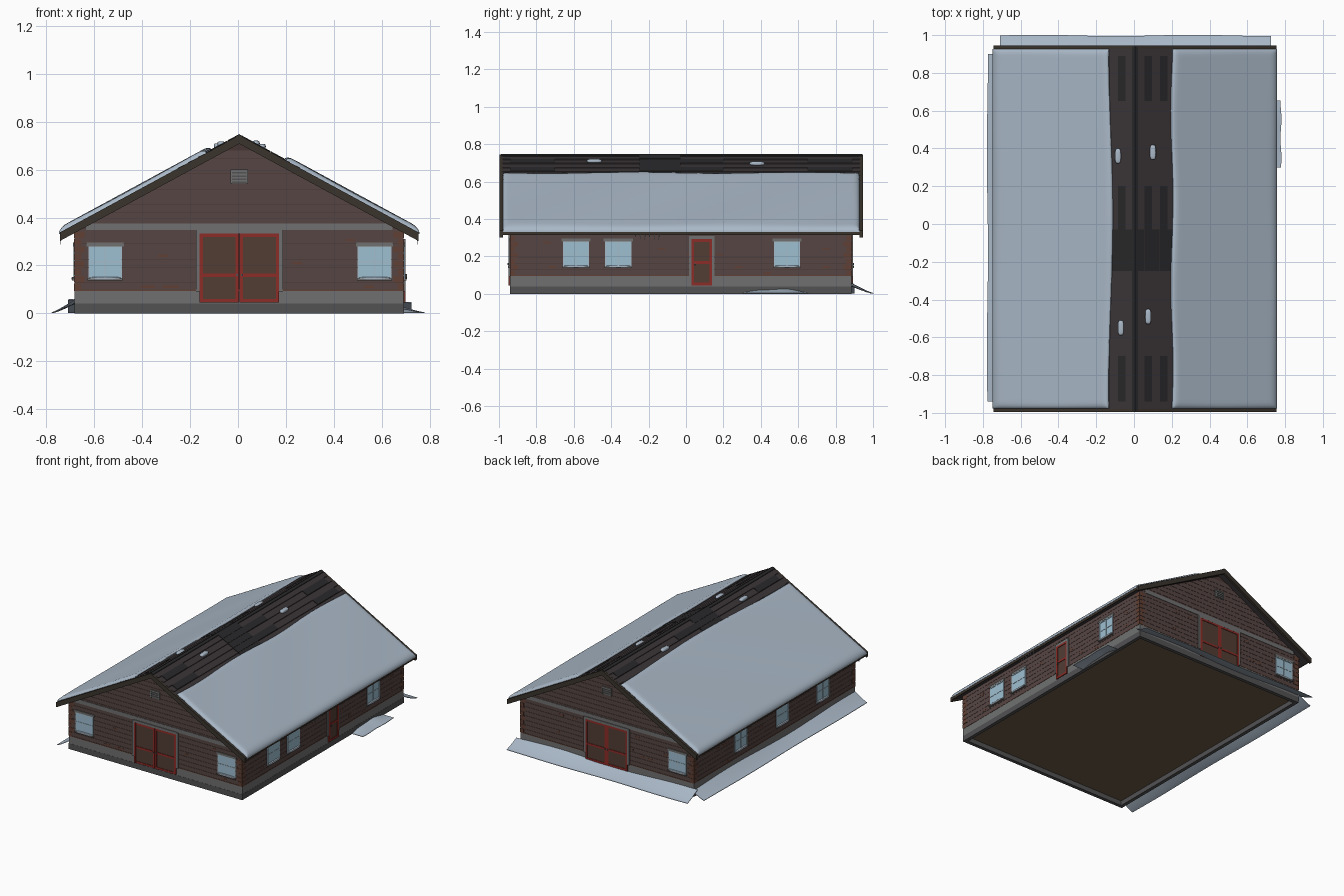
import bpy, bmesh, math, random
from mathutils import Matrix

if "Cube" in bpy.data.objects:
    bpy.data.objects.remove(bpy.data.objects["Cube"])

random.seed(4)
W, YF, YB = 0.685, -0.938, 0.883         # wall half width, front and back wall planes
RX, RZ, EZ = 0.745, 0.742, 0.338         # roof half width, ridge height, eave height
SHIFT = 0.005                            # the building sits slightly right of centre


def mat(name, r, g, b):
    m = bpy.data.materials.new(name)
    m.diffuse_color = (r, g, b, 1)
    m.use_nodes = True
    m.node_tree.nodes["Principled BSDF"].inputs["Base Color"].default_value = m.diffuse_color
    return m


BROWN = mat("brown_siding", 0.092, 0.06, 0.055)
JOINT = mat("dark_joint", 0.06, 0.036, 0.032)
BRICK = mat("red_brick", 0.115, 0.05, 0.034)
RED = mat("red_paint", 0.26, 0.025, 0.02)
PANEL = mat("door_panel", 0.085, 0.047, 0.034)
STONE = mat("grey_stone", 0.16, 0.163, 0.165)
BASE = mat("dark_stone", 0.085, 0.085, 0.088)
GLASS = mat("window_glass", 0.34, 0.52, 0.64)
BAR = mat("window_bar", 0.37, 0.5, 0.58)
TIMBER = mat("dark_timber", 0.042, 0.033, 0.025)
TILE = mat("shingle", 0.042, 0.034, 0.036)
TILE2 = mat("dark_shingle", 0.022, 0.021, 0.023)
SNOW = mat("snow", 0.40, 0.48, 0.57)
EARTH = mat("floor_brown", 0.15, 0.105, 0.065)


def roof_z(x):
    return RZ - abs(x) * (RZ - EZ) / RX


def finish(name, bm, m, smooth=False):
    bmesh.ops.translate(bm, verts=bm.verts[:], vec=(SHIFT, 0, 0))
    bmesh.ops.recalc_face_normals(bm, faces=bm.faces[:])
    me = bpy.data.meshes.new(name)
    bm.to_mesh(me)
    bm.free()
    me.materials.append(m)
    ob = bpy.data.objects.new(name, me)
    bpy.context.collection.objects.link(ob)
    if smooth:
        me.shade_smooth()
        me.set_sharp_from_angle(angle=math.radians(50))
    return ob


def prisms(name, items, m):
    """items: (list of (x, z) points, y0, y1)"""
    bm = bmesh.new()
    for pts, y0, y1 in items:
        a = [bm.verts.new((x, y0, z)) for x, z in pts]
        b = [bm.verts.new((x, y1, z)) for x, z in pts]
        bm.faces.new(a)
        bm.faces.new(b)
        for i in range(len(a)):
            j = (i + 1) % len(a)
            bm.faces.new((a[i], a[j], b[j], b[i]))
    return finish(name, bm, m)


def box(x0, x1, y0, y1, z0, z1):
    return ([(x0, z0), (x1, z0), (x1, z1), (x0, z1)], y0, y1)


def on_wall(side, u0, u1, z0, z1, out, back=0.002):
    """box lying on a wall, u runs along the wall"""
    if side == "front":
        return box(u0, u1, YF - out, YF + back, z0, z1)
    if side == "back":
        return box(u0, u1, YB - back, YB + out, z0, z1)
    if side == "right":
        return box(W - back, W + out, u0, u1, z0, z1)
    return box(-W - out, -W + back, u0, u1, z0, z1)


# foundation ring, raised floor and gabled wall core
prisms("floor", [box(-W + .004, W - .004, YF + .004, YB - .004, .034, .05)], EARTH)
prisms("foundation_base", [on_wall(s, a, b, 0, .04, .003, .022) for s, a, b in (
    ("front", -W - .003, W + .003), ("back", -W - .003, W + .003),
    ("left", YF + .022, YB - .022), ("right", YF + .022, YB - .022))], BASE)
prisms("foundation", [box(-W - .002, W + .002, YF - .002, YB + .002, .04, .094)], STONE)
prisms("wall_core", [([(-W, .094), (W, .094), (W, .35), (0, .715), (-W, .35)], YF, YB)], JOINT)

# siding courses, narrowing up the gables
courses, H, z = [], 0.0325, 0.096
while z < 0.68:
    top = z + H - .0013
    wa, wb = [min(W, RX * (RZ - .025 - k) / (RZ - EZ)) for k in (z, top)]
    for y0, y1 in ((YF - .002, YF + .002), (YB - .002, YB + .002)):
        courses.append(([(-wa, z), (wa, z), (wb, top), (-wb, top)], y0, y1))
    if z < .33:
        courses += [on_wall(s, YF, YB, z, top, .002) for s in ("left", "right")]
    z += H
prisms("siding", courses, BROWN)

# odd bricks, corner quoins and trim bands
SPAN = {"front": (-W, W), "back": (-W, W), "left": (YF, YB), "right": (YF, YB)}
odd, quoins, bands = [], [], []
for s, (a, b) in SPAN.items():
    for i in range(10):
        u, k = random.uniform(a + .1, b - .15), random.randrange(7)
        odd.append(on_wall(s, u, u + .04, .096 + k * H + .01, .096 + k * H + .02, .003))
    for k in range(8):
        w = .04 if k % 2 else .025
        zz = .098 + k * .031
        quoins += [on_wall(s, a - .003, a + w, zz, zz + .027, .004),
                   on_wall(s, b - w, b + .003, zz, zz + .027, .004)]
    odd.append(on_wall(s, a, b, .094, .099, .004))
    if s in ("front", "back"):
        bands.append(on_wall(s, -.64, .64, .348, .376, .005))
prisms("odd_bricks", odd, BRICK)
prisms("corner_quoins", quoins, BRICK)
prisms("gable_bands", bands, STONE)

# windows
glass, bars, stones, lumps = [], [], [], []
WINDOWS = [("front", -.56), ("front", .565), ("back", -.56), ("right", -.588), ("right", -.362),
           ("right", .54), ("left", .355), ("left", -.115), ("left", -.57)]
for s, c in WINDOWS:
    w, z0, z1 = .07, .145, .28
    glass.append(on_wall(s, c - w, c + w, z0, z1, .004))
    bars += [on_wall(s, c - w, c - w + .006, z0, z1, .007), on_wall(s, c + w - .006, c + w, z0, z1, .007),
             on_wall(s, c - w, c + w, z1 - .006, z1, .007), on_wall(s, c - w, c + w, z0, z0 + .006, .007),
             on_wall(s, c - .003, c + .003, z0, z1, .006), on_wall(s, c - w, c + w, .21, .216, .006)]
    stones += [on_wall(s, c - .078, c + .078, z1, z1 + .016, .008),
               on_wall(s, c - .073, c + .073, z0 - .008, z0, .014)]
    if s in ("front", "back"):
        lumps.append((c, YF - .007 if s == "front" else YB + .007, .146, .066, .008, .006))
    else:
        lumps.append((W + .007 if s == "right" else -W - .007, c, .146, .008, .066, .006))
prisms("window_glass", glass, GLASS)
prisms("window_bars", bars, BAR)
prisms("window_lintels_and_sills", stones, STONE)

# doors: double on each gable, single on the right wall
panels, rails, jambs, knobs = [], [], [], []


def door_leaf(s, u0, u1, z0, z1, zm):
    t = .014
    panels.append(on_wall(s, u0, u1, z0, z1, .006))
    rails.extend([on_wall(s, u0, u0 + t, z0, z1, .01), on_wall(s, u1 - t, u1, z0, z1, .01)])
    rails.extend(on_wall(s, u0 + t, u1 - t, k, k + t, .0095) for k in (z0, zm, z1 - t))


for s in ("front", "back"):
    door_leaf(s, -.165, -.001, .045, .333, .152)
    door_leaf(s, .001, .167, .045, .333, .152)
    jambs += [on_wall(s, -.18, -.165, .092, .348, .01), on_wall(s, .167, .182, .092, .348, .01),
              on_wall(s, -.165, .167, .333, .35, .01)]
    knobs += [on_wall(s, -.014, -.006, .155, .165, .016), on_wall(s, .008, .016, .155, .165, .016)]
door_leaf("right", .03, .14, .045, .292, .16)
jambs += [on_wall("right", .017, .03, .092, .31, .01), on_wall("right", .14, .153, .092, .31, .01),
          on_wall("right", .03, .14, .292, .31, .01)]
knobs.append(on_wall("right", .046, .052, .15, .165, .016))
prisms("door_panels", panels, PANEL)
prisms("door_rails", rails, RED)
prisms("door_frames", jambs, STONE)
prisms("door_handles", knobs, BASE)

# gable vents with slats
for s in ("front", "back"):
    prisms(s + "_vent_back", [on_wall(s, -.034, .034, .543, .6, .004)], BASE)
    prisms(s + "_vent_slats", [on_wall(s, -.03, .03, .55 + k * .013, .557 + k * .013, .008) for k in range(3)]
           + [on_wall(s, -.037, .037, .59, .6, .009), on_wall(s, -.037, -.03, .543, .59, .009),
              on_wall(s, .03, .037, .543, .59, .009)], STONE)


def slope_strip(sg, x0, x1, y0, y1, top, bot):
    """slab following one roof slope; top/bot are heights above the slope"""
    return ([(sg * x0, roof_z(x0) + top), (sg * x1, roof_z(x1) + top),
             (sg * x1, roof_z(x1) + bot), (sg * x0, roof_z(x0) + bot)], y0, y1)


# roof slabs, barge boards, eave boards, shingle courses and ridge cap
deck, barge, tiles, dark = [], [], [], []
for sg in (-1, 1):
    deck.append(slope_strip(sg, 0, RX, -.985, .935, 0, -.022))
    for y0, y1 in ((-.996, -.978), (.927, .945)):
        barge.append(slope_strip(sg, 0, RX + .004, y0, y1, .002, -.034))
    barge.append(box(*sorted((sg * RX, sg * (RX + .004))), -.985, .935, .314, .336))
    for i in range(6):
        x0 = .008 + i * .041
        x1 = x0 + .041
        tiles.append(([(sg * x0, roof_z(x0) + .001), (sg * x1, roof_z(x1) + .005),
                       (sg * x1, roof_z(x1) - .01), (sg * x0, roof_z(x0) - .01)], -.98, .93))
        for a, b in ((.65, .89), (-.03, .2), (-.25, -.03), (-.94, -.7)):
            if i % 2 or (a == -.25):
                dark.append(slope_strip(sg, x0 + .001, x1, a, b, .0065, -.004))
prisms("roof_deck", deck, TILE)
prisms("barge_boards", barge, TIMBER)
prisms("shingle_courses", tiles, TILE)
prisms("dark_shingles", dark, TILE2)
prisms("ridge_cap", [slope_strip(sg, 0, .016, -.99, .94, .006, -.004) for sg in (-1, 1)], TILE2)


def sheet(name, fn, nu, nv):
    """closed snow body from fn(u, v) -> (top point, bottom point)"""
    bm = bmesh.new()
    g = [[[bm.verts.new(p) for p in fn(i / nu, j / nv)] for j in range(nv + 1)] for i in range(nu + 1)]
    for i in range(nu):
        for j in range(nv):
            for k in (0, 1):
                bm.faces.new((g[i][j][k], g[i + 1][j][k], g[i + 1][j + 1][k], g[i][j + 1][k]))
    rim = [g[i][0] for i in range(nu)] + [g[nu][j] for j in range(nv)]
    rim += [g[i][nv] for i in range(nu, 0, -1)] + [g[0][j] for j in range(nv, 0, -1)]
    for p, q in zip(rim, rim[1:] + rim[:1]):
        bm.faces.new((p[0], q[0], q[1], p[1]))
    return finish(name, bm, SNOW, True)


# roof snow blankets with a wavy upper edge and rounded rims
for sg, inner in ((-1, .127), (1, .195)):
    def blanket(u, v):
        u, v = (.5 - .5 * math.cos(math.pi * k) for k in (u, v))
        y = -.978 + 1.905 * v
        wave = .011 * math.sin(3.4 * y + 4.6) if sg < 0 else .006 * math.sin(7 * y + .6)
        x0 = inner + wave
        x = x0 + (.753 - x0) * u
        d = min(x - x0, .753 - x, y + .978, .927 - y)
        k = min(1, max(0, d) / .03)
        t = .021 * math.sqrt(max(0, 1 - (1 - k) ** 2)) + .002 * k * math.sin(6 * y + 9 * x)
        z = roof_z(x)
        return (sg * x, y, z + t + .001), (sg * x, y, z - .004)
    sheet("roof_snow_" + ("left" if sg < 0 else "right"), blanket, 24, 48)


# snow drifts: thin sloping crusts against the walls
def drift(name, place, a, b, reach, h, lens):
    def fn(u, v):
        w = math.sin(math.pi * v) if lens else 1
        d = reach * (1 + .03 * math.sin(11 * v)) * u
        z = h * w * (.85 + .15 * math.sin(9 * v + 1)) * (1 - u) ** 1.2
        p = place(a + (b - a) * v, d)
        return (*p, .004 + z), (*p, .0005 + z)
    sheet(name, fn, 8, 30)


drift("left_drift", lambda t, d: (-W - d, t), -.94, .9, .096, .056, False)
drift("back_drift", lambda t, d: (t, YB + d), -.715, .72, .115, .056, False)
drift("right_drift", lambda t, d: (W + d, t), .3, .655, .088, .027, True)

# loose snow clumps on the roof and on the sills: rounded blocks
for x, y in ((-.09, .36), (.095, .38), (-.075, -.55), (.07, -.49)):
    lumps.append((x, y, roof_z(x) + .006, .016, .04, .011))
bm = bmesh.new()
for x, y, z, a, b, c in lumps:
    vs = bmesh.ops.create_uvsphere(bm, u_segments=16, v_segments=10, radius=1)["verts"]
    for v in vs:
        v.co = [math.copysign(abs(k) ** .6, k) for k in v.co]
    bmesh.ops.transform(bm, verts=vs, matrix=Matrix.Translation((x, y, z)) @ Matrix.Diagonal((a, b, c, 1)))
finish("snow_clumps", bm, SNOW, True)

# icicles under the eaves
bm = bmesh.new()
for x, y, n in [(.745, -.27 + .025 * i, .02 + .008 * (i % 3)) for i in range(6)] + [(-.745, -.9, .03), (-.745, .3, .025)]:
    bmesh.ops.create_cone(bm, cap_ends=True, segments=6, radius1=0, radius2=.003, depth=n,
                          matrix=Matrix.Translation((x, y, .316 - n / 2)))
finish("icicles", bm, SNOW)
